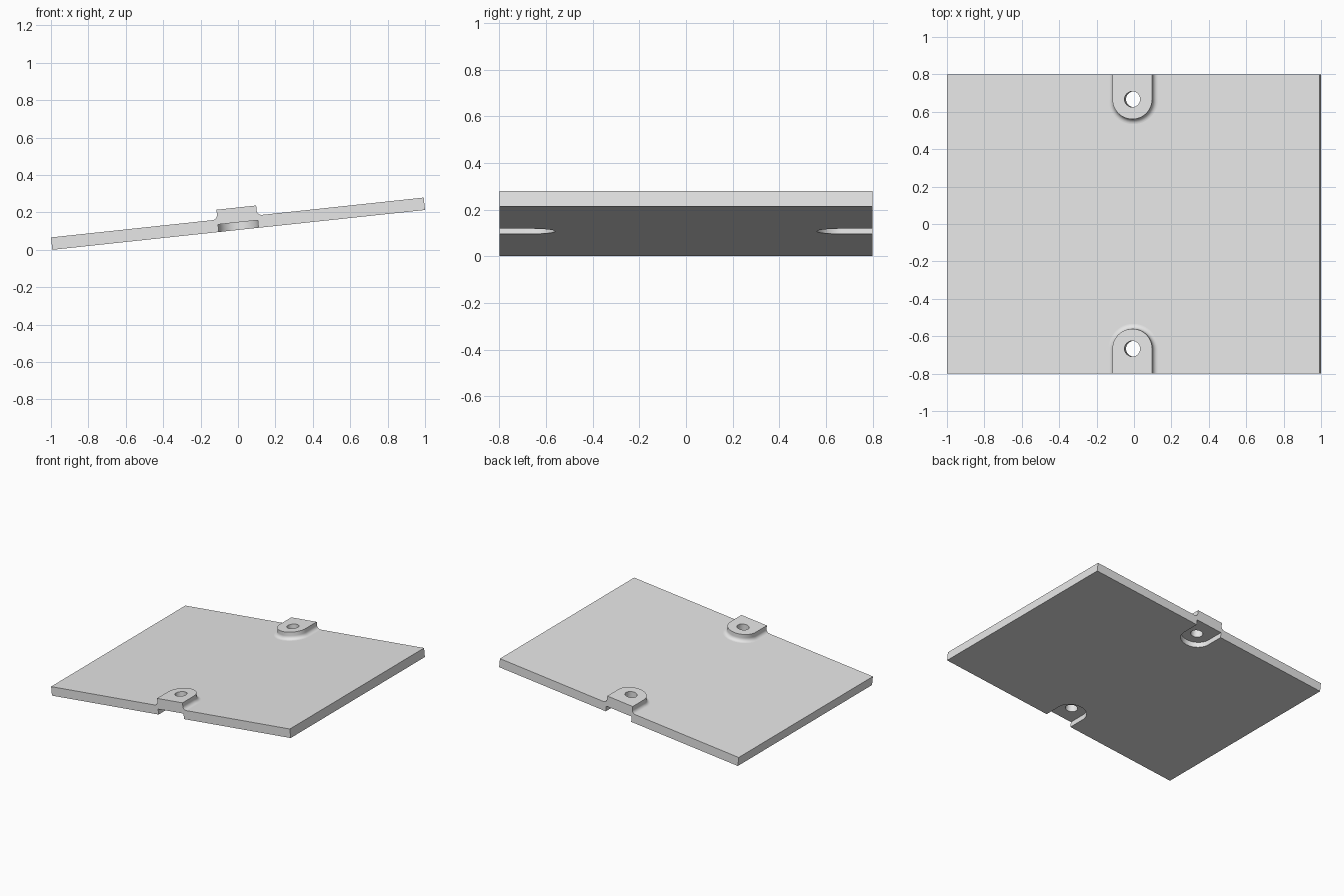
import bpy
import bmesh
from math import cos, sin, pi, radians
from mathutils import Matrix

old = bpy.data.objects.get("Cube")
if old:
    bpy.data.objects.remove(old, do_unlink=True)

# Dimensions in the plate's own, untilted frame
TILT = radians(6.1)
HX, HY, HZ = 1.002, 0.8, 0.0333      # plate half sizes
TAB_Y, TAB_R = 0.667, 0.1067         # tab centre and half width
TAB_TOP, POCKET_TOP = 0.0863, 0.0072
FILLET, HOLE_R = 0.027, 0.042
SEG = 24

grey = bpy.data.materials.new("light_grey")
grey.use_nodes = True
grey.diffuse_color = (0.8, 0.8, 0.8, 1)
grey.node_tree.nodes["Principled BSDF"].inputs["Base Color"].default_value = (0.8, 0.8, 0.8, 1)

bm = bmesh.new()


def face(points, smooth=False):
    f = bm.faces.new([bm.verts.new(p) for p in points])
    f.smooth = smooth


def arc(r, z, side, inward=True):
    """Half circle around the tab centre, running from -x to +x."""
    d = -1 if inward else 1
    return [(-r * cos(pi * i / SEG), side * (TAB_Y + d * r * sin(pi * i / SEG)), z)
            for i in range(SEG + 1)]


def outline(r, z, side):
    """Round-ended tab outline that is open at the plate edge."""
    return [(-r, side * HY, z)] + arc(r, z, side) + [(r, side * HY, z)]


def wall(a, b):
    for i in range(len(a) - 1):
        face([a[i], a[i + 1], b[i + 1], b[i]], True)


def cap(z, side):
    """Flat tab face around the screw hole."""
    outer, inner = arc(TAB_R, z, side), arc(HOLE_R, z, side)
    for i in range(SEG):
        face([outer[i], outer[i + 1], inner[i + 1], inner[i]])
    edge = outline(TAB_R, z, side)
    face([edge[0], edge[1]] + arc(HOLE_R, z, side, False) + [edge[-2], edge[-1]])


def plate_face(z, r):
    """Broad face with a tab-shaped notch at both edges."""
    face([(-HX, -HY, z)] + outline(r, z, -1) + [(HX, -HY, z), (HX, HY, z)]
         + outline(r, z, 1)[::-1] + [(-HX, HY, z)])


# Broad faces and short ends
plate_face(HZ, TAB_R + FILLET)
plate_face(-HZ, TAB_R)
for x in (-HX, HX):
    face([(x, -HY, -HZ), (x, HY, -HZ), (x, HY, HZ), (x, -HY, HZ)])

for side in (-1, 1):
    # Raised tab with a concave fillet at its base
    rings = [outline(TAB_R, TAB_TOP, side)]
    for k in range(9):
        a = pi / 2 * k / 8
        rings.append(outline(TAB_R + FILLET * (1 - cos(a)),
                             HZ + FILLET * (1 - sin(a)), side))
    for a, b in zip(rings, rings[1:]):
        wall(a, b)
    # Pocket underneath
    pocket = [outline(TAB_R, POCKET_TOP, side), outline(TAB_R, -HZ, side)]
    wall(*pocket)
    # Tab faces and screw hole
    cap(TAB_TOP, side)
    cap(POCKET_TOP, side)
    for inward in (True, False):
        wall(arc(HOLE_R, TAB_TOP, side, inward), arc(HOLE_R, POCKET_TOP, side, inward))
    # Long edge, following tab and pocket
    y = side * HY
    face([(-HX, y, -HZ), (-HX, y, HZ)] + [r[0] for r in rings[::-1]]
         + [r[-1] for r in rings] + [(HX, y, HZ), (HX, y, -HZ)]
         + [r[-1] for r in pocket[::-1]] + [r[0] for r in pocket])

# Join everything and keep hard edges sharp
bmesh.ops.remove_doubles(bm, verts=bm.verts, dist=0.00005)
bmesh.ops.recalc_face_normals(bm, faces=bm.faces)
for e in bm.edges:
    e.smooth = e.calc_face_angle(pi) < radians(30)

# Tilt the plate and rest its low edge on the ground
bm.transform(Matrix.Rotation(-TILT, 4, "Y"))
low = min(v.co.z for v in bm.verts)
bm.transform(Matrix.Translation((0, 0, -low)))

mesh = bpy.data.meshes.new("tilted_plate")
bm.to_mesh(mesh)
bm.free()
mesh.materials.append(grey)
plate = bpy.data.objects.new("tilted_plate", mesh)
bpy.context.collection.objects.link(plate)
